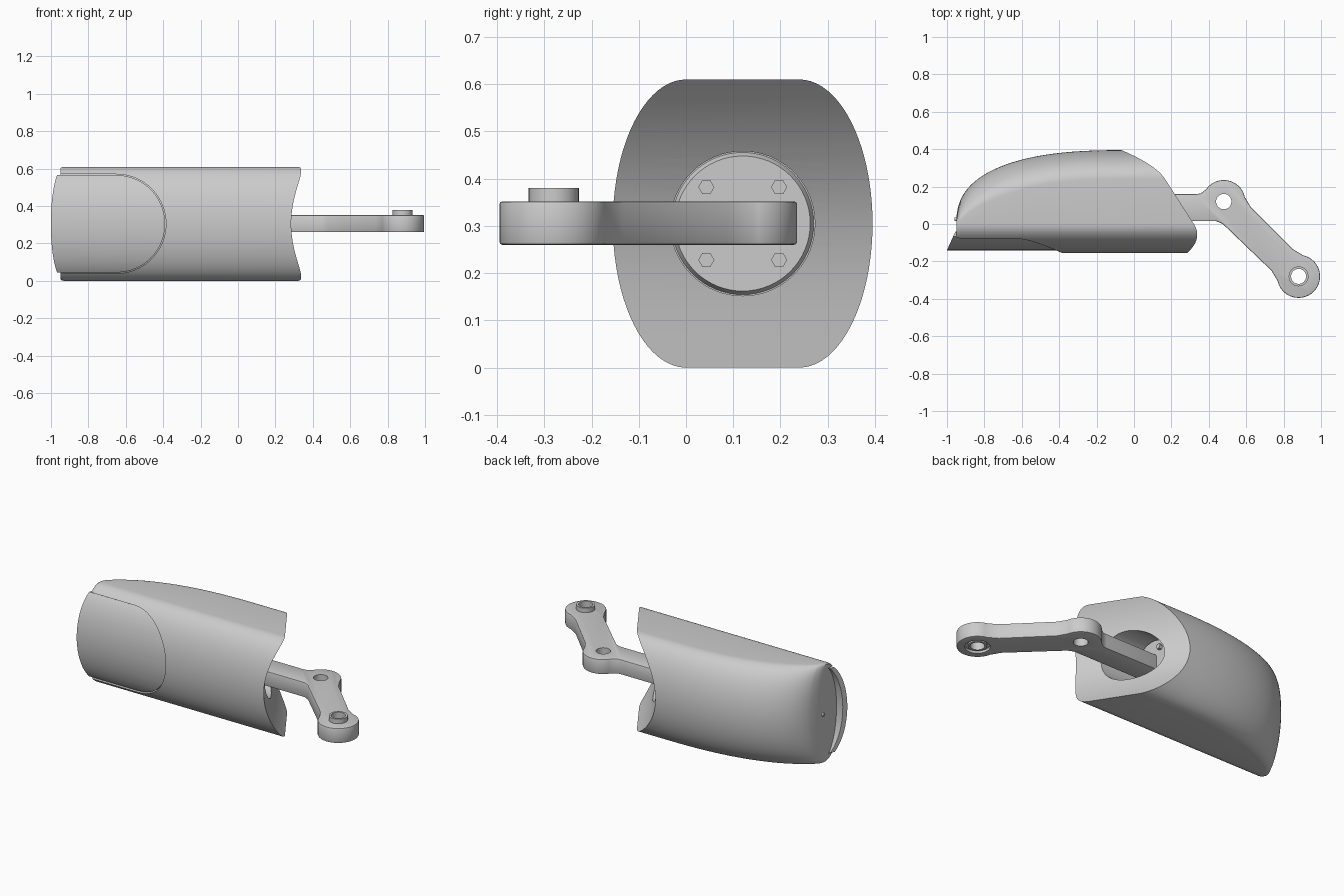
import bpy, bmesh
from math import sin, cos, pi, radians
from mathutils import Matrix, Vector

if "Cube" in bpy.data.objects:
    bpy.data.objects.remove(bpy.data.objects["Cube"])

GREY = (0.6, 0.6, 0.6, 1)
grey = bpy.data.materials.new("plain grey")
grey.use_nodes = True
grey.diffuse_color = GREY
grey.node_tree.nodes["Principled BSDF"].inputs["Base Color"].default_value = GREY

MID = 0.305      # half height of the housing
FRONT = 0.155    # bulge of the front face


def finish(name, bm):
    bmesh.ops.recalc_face_normals(bm, faces=bm.faces)
    mesh = bpy.data.meshes.new(name)
    bm.to_mesh(mesh)
    bm.free()
    obj = bpy.data.objects.new(name, mesh)
    bpy.context.collection.objects.link(obj)
    mesh.materials.append(grey)
    return obj


def activate(obj):
    bpy.ops.object.select_all(action='DESELECT')
    obj.select_set(True)
    bpy.context.view_layer.objects.active = obj


def boolean(obj, tool, operation='DIFFERENCE'):
    mod = obj.modifiers.new("cut", 'BOOLEAN')
    mod.operation, mod.object, mod.solver = operation, tool, 'EXACT'
    activate(obj)
    bpy.ops.object.modifier_apply(modifier=mod.name)
    bpy.data.objects.remove(tool)


def smooth(obj, angle=32):
    activate(obj)
    bpy.ops.object.shade_smooth_by_angle(angle=radians(angle))


def cylinder(name, axis, center, radius, length, sides=40, top=None):
    bm = bmesh.new()
    turn = Matrix.Rotation(pi / 2, 4, 'Y') if axis == 'X' else Matrix()
    bmesh.ops.create_cone(bm, cap_ends=True, segments=sides, radius1=radius,
                          radius2=radius if top is None else top, depth=length,
                          matrix=Matrix.Translation(center) @ turn)
    return finish(name, bm)


def prism(name, points, offset):
    """Extrude a flat outline of 3D points by an offset."""
    bm = bmesh.new()
    face = bm.faces.new([bm.verts.new(p) for p in points])
    out = bmesh.ops.extrude_face_region(bm, geom=[face])
    bmesh.ops.translate(bm, vec=offset,
                        verts=[v for v in out["geom"] if isinstance(v, bmesh.types.BMVert)])
    return finish(name, bm)


def loft(name, rings):
    """Skin rings made of a front arc plus a back arc with matching heights."""
    bm = bmesh.new()
    rows = [[bm.verts.new(p) for p in ring] for ring in rings]
    count = len(rows[0])
    for a, b in zip(rows, rows[1:]):
        for i in range(count):
            j = (i + 1) % count
            bm.faces.new((a[i], a[j], b[j], b[i]))
    for row in (rows[0], rows[-1]):
        for i in range(count // 2 - 1):
            bm.faces.new((row[i], row[i + 1], row[-2 - i], row[-1 - i]))
    return finish(name, bm)


ANGLES = [radians(-90 + 180 * i / 40) for i in range(41)]


# Housing: back swells along x, outer end is a slanted hollow face
def section(x, end=False, squash=1):
    u = min(1, max(0, (-0.05 - x) / 0.9))
    ratio = max(0.09, (1 - u ** 2.5) ** 0.4)
    back, flat = 0.395 * ratio, 0.24 * ratio ** 2
    ring = [(-FRONT * cos(t), MID * sin(t)) for t in ANGLES]
    ring += [(flat + (back - flat) * cos(t), MID * sin(t)) for t in reversed(ANGLES)]
    return [((0.32 - 0.64 * y - 0.135 * (1 - (z / MID) ** 2)) if end else x,
             y, MID + z * squash) for y, z in ring]


rings = [section(-0.95, squash=0.975), section(-0.942, squash=0.992)]
rings += [section(-0.93 + 0.82 * (i / 24) ** 1.7) for i in range(25)]
rings.append(section(0, end=True))
housing = loft("mirror_housing", rings)


# Lens and its recess: a curved band trimmed to a round-ended outline
def capsule(name, radius, left):
    arc = [radians(-90 + 180 * i / 40) for i in range(41)]
    pts = [(-0.65 + radius * cos(t), -0.4, MID + radius * sin(t)) for t in arc]
    pts += [(left, -0.4, MID + radius), (left, -0.4, MID - radius)]
    return prism(name, pts, (0, 0.6, 0))


def band(name, outer, inner, left, slant):
    arc = ANGLES[1:-1]
    ring = [(outer - FRONT * cos(t), MID + MID * sin(t)) for t in arc]
    ring += [(inner - FRONT * cos(t), MID + MID * sin(t)) for t in reversed(arc)]
    return loft(name, [[(left + slant * (y + 0.14), y, z) for y, z in ring],
                       [(-0.2, y, z) for y, z in ring]])


recess = band("recess_cutter", -0.1, 0.045, -1.2, 0)
boolean(recess, capsule("recess_outline", 0.265, -1.3), 'INTERSECT')
boolean(housing, recess)
lens = band("side_lens", 0.013, 0.04, -1, 0.45)
boolean(lens, capsule("lens_outline", 0.26, -1.3), 'INTERSECT')
smooth(lens)

# Round mounting pocket in the hollow end
boolean(housing, cylinder("pocket_cutter", 'X', (0.23, 0.12, MID), 0.153, 0.54, 64))
smooth(housing)
smooth(cylinder("mount_plate", 'X', (-0.035, 0.12, MID), 0.153, 0.02, 64, 0.143))
for sy in (-1, 1):
    for sz in (-1, 1):
        cylinder("mount_bolt", 'X', (-0.02, 0.12 + 0.077 * sy, MID + 0.077 * sz), 0.017, 0.03, 6)

# Small pin on the inner end
smooth(cylinder("end_pin", 'X', (-0.945, 0.025, MID), 0.01, 0.03, 16))

# Bent arm with two round bosses
ELBOW, TIP, R = Vector((0.48, 0.12)), Vector((0.88, -0.28)), 0.115
ALONG, SIDE = Vector((1, -1)).normalized(), Vector((1, 1)).normalized()


def arc_points(center, start, stop, steps=28):
    angles = [radians(start + (stop - start) * i / steps) for i in range(steps + 1)]
    return [center + R * Vector((cos(a), sin(a))) for a in angles]


outline = [Vector((-0.04, 0.015)), Vector((0.44, 0.015)), Vector((0.475, 0))]
outline += [TIP - ALONG * 0.125 - SIDE * 0.081]
outline += arc_points(TIP, 192, 438)
outline += [TIP - ALONG * 0.125 + SIDE * 0.081, ELBOW + ALONG * 0.125 + SIDE * 0.081]
outline += arc_points(ELBOW, 12, 145)
outline += [Vector((0.355, 0.163)), Vector((0.33, 0.16)), Vector((-0.04, 0.16))]
arm = prism("bent_arm", [(p.x, p.y, 0.26) for p in outline], (0, 0, 0.092))
bevel = arm.modifiers.new("soft edge", 'BEVEL')
bevel.width, bevel.segments, bevel.angle_limit = 0.006, 2, radians(50)
activate(arm)
bpy.ops.object.modifier_apply(modifier=bevel.name)
for name, pivot in (("elbow_hole", ELBOW), ("tip_hole", TIP)):
    boolean(arm, cylinder(name, 'Z', (pivot.x, pivot.y, 0.3), 0.041, 0.4))
boolean(arm, cylinder("counterbore", 'Z', (TIP.x, TIP.y, 0.24), 0.07, 0.07))
smooth(arm)

# Raised bushing at the tip
bushing = cylinder("tip_bushing", 'Z', (TIP.x, TIP.y, 0.322), 0.053, 0.116)
boolean(bushing, cylinder("bushing_hole", 'Z', (TIP.x, TIP.y, 0.32), 0.04, 0.4))
smooth(bushing)
